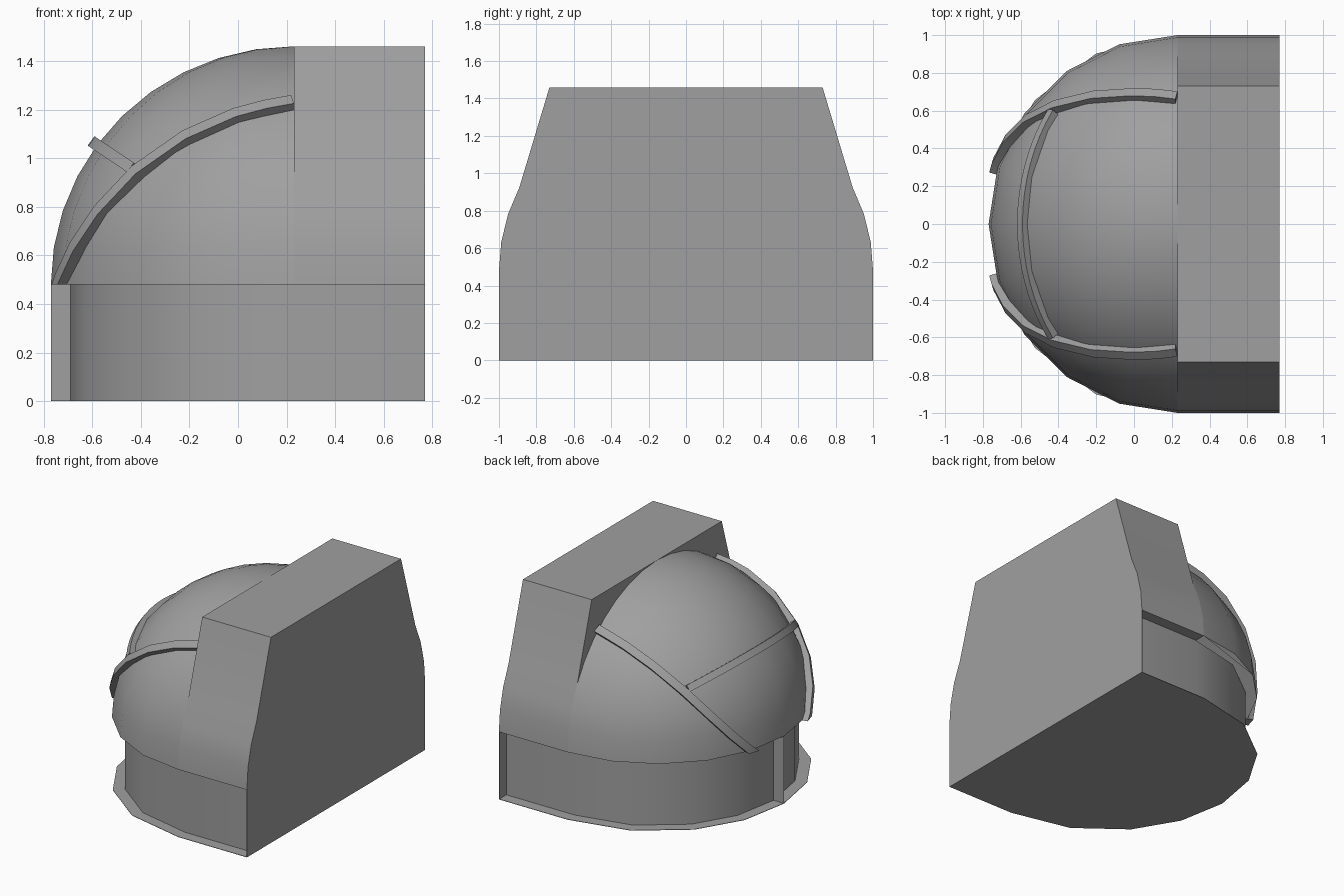
import bpy, bmesh, math
from mathutils import Vector

if "Cube" in bpy.data.objects:
    bpy.data.objects.remove(bpy.data.objects["Cube"])

CX, BASE, RISE = 0.23, 0.48, 0.98      # dome axis, springing height, dome height
BACK = 0.77                            # plane of the flat back wall

grey = bpy.data.materials.new("plain_grey")
grey.use_nodes = True
colour = (0.35, 0.35, 0.35, 1)
grey.diffuse_color = colour
grey.node_tree.nodes["Principled BSDF"].inputs["Base Color"].default_value = colour


def finish(name, bm):
    bmesh.ops.recalc_face_normals(bm, faces=bm.faces)
    mesh = bpy.data.meshes.new(name)
    bm.to_mesh(mesh)
    bm.free()
    mesh.materials.append(grey)
    ob = bpy.data.objects.new(name, mesh)
    bpy.context.collection.objects.link(ob)
    bpy.ops.object.select_all(action='DESELECT')
    ob.select_set(True)
    bpy.context.view_layer.objects.active = ob
    bpy.ops.object.shade_smooth_by_angle(angle=math.radians(30))
    return ob


def prism(name, points, offset):
    """Extrude a flat outline along an offset."""
    bm = bmesh.new()
    face = bm.faces.new([bm.verts.new(p) for p in points])
    moved = bmesh.ops.extrude_face_region(bm, geom=[face])["geom"]
    bmesh.ops.translate(bm, vec=offset,
                        verts=[v for v in moved if isinstance(v, bmesh.types.BMVert)])
    # the starting face is kept as the other cap
    if not face.is_valid:
        bmesh.ops.holes_fill(bm, edges=bm.edges[:])
    return finish(name, bm)


def on_dome(d, radius):
    return Vector((CX + d.x * radius, d.y * radius, BASE + d.z * radius * RISE))


def rib(name, path, width, inner=0.97, outer=1.035):
    """Sweep a rectangular strip over the dome; width grows to the uphill side."""
    bm = bmesh.new()
    rings = []
    for i, d in enumerate(path):
        along = path[min(i + 1, len(path) - 1)] - path[max(i - 1, 0)]
        side = d.cross(along).normalized()
        if side.z < 0:
            side = -side
        far = (d + side * width).normalized()
        rings.append([bm.verts.new(on_dome(a, r))
                      for a, r in ((d, inner), (d, outer), (far, outer), (far, inner))])
    for a, b in zip(rings, rings[1:]):
        for k in range(4):
            n = (k + 1) % 4
            bm.faces.new((a[k], a[n], b[n], b[k]))
    bm.faces.new(rings[0])
    bm.faces.new(rings[-1])
    # trim level with the dome rim
    bmesh.ops.bisect_plane(bm, geom=bm.verts[:] + bm.edges[:] + bm.faces[:],
                           plane_co=(0, 0, BASE), plane_no=(0, 0, -1), clear_outer=True)
    bmesh.ops.holes_fill(bm, edges=[e for e in bm.edges if e.is_boundary])
    return finish(name, bm)


# Half dome with a closed underside
bm = bmesh.new()
bmesh.ops.create_uvsphere(bm, u_segments=20, v_segments=20, radius=1)
for normal in ((1, 0, 0), (0, 0, -1)):
    bmesh.ops.bisect_plane(bm, geom=bm.verts[:] + bm.edges[:] + bm.faces[:], dist=1e-4,
                           plane_co=(0, 0, 0), plane_no=normal, clear_outer=True)
bmesh.ops.holes_fill(bm, edges=[e for e in bm.edges if e.is_boundary])
for v in bm.verts:
    v.co = on_dome(v.co, 1)
finish("dome", bm)

# Block behind the dome: follows the dome low down, then tapers straight to the top
angles = [math.radians(9 * k) for k in range(4)]
half = [(math.cos(a), BASE + RISE * math.sin(a)) for a in angles] + [(0.73, BASE + RISE)]
outline = half + [(-y, z) for y, z in reversed(half)]
prism("rear_block", [(CX, y, z) for y, z in outline], (BACK - CX, 0, 0))


# Drum and floor plate share the same half-round plan
def plan(radius, z):
    quarter = [math.radians(a) for a in (90, 64.5, 41, 20.5)]
    arc = quarter + [0] + [-a for a in reversed(quarter)]
    pts = [(CX - radius * math.cos(a), radius * math.sin(a), z) for a in arc]
    return [(BACK, radius, z)] + pts + [(BACK, -radius, z)]


prism("drum", plan(0.92, 0), (0, 0, BASE))
prism("floor_plate", plan(1, 0), (0, 0, 0.003))


# Thin upright plates: the back wall and the fin on the curved side
def upright(name, x, y0, y1, x1):
    prism(name, [(x, y0, 0), (x1, y0, 0), (x1, y1, 0), (x, y1, 0)], (0, 0, BASE))


upright("back_wall", BACK - 0.003, -1, 1, BACK)
upright("side_fin", CX - 1, -0.002, 0.002, CX - 0.9)

# Long curved ribs, front and back
track = [(0.23, 1.2), (0.12, 1.18), (0, 1.148), (-0.2, 1.06), (-0.4, 0.92),
         (-0.55, 0.76), (-0.65, 0.61), (-0.71, 0.48), (-0.735, 0.4)]
for label, s in (("front_rib", -1), ("back_rib", 1)):
    path = []
    for x, z in track:
        dx, dz = x - CX, (z - BASE) / RISE
        path.append(Vector((dx, s * math.sqrt(1 - dx * dx - dz * dz), dz)).normalized())
    rib(label, path, 0.053)

# Cross rib joining the two long ribs
tilt = math.radians(34.5)
path = []
for k in range(-8, 9):
    a = math.radians(36) * k / 8
    path.append(Vector((-math.cos(a) * math.cos(tilt), math.sin(a),
                        math.cos(a) * math.sin(tilt))))
rib("cross_rib", path, 0.047, outer=1.03)
